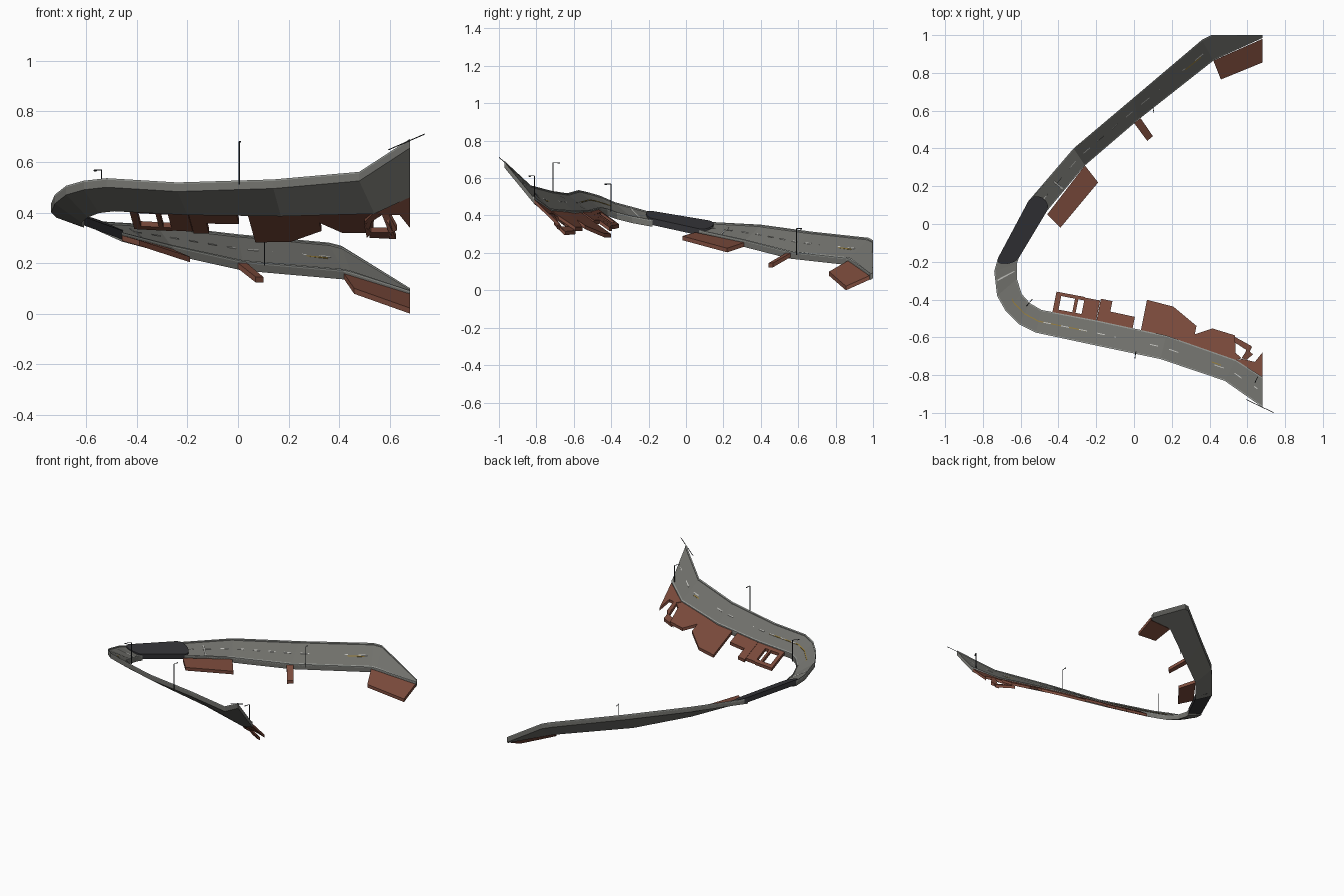
import bpy, bmesh, math
from mathutils import Vector as V

if "Cube" in bpy.data.objects:
    bpy.data.objects.remove(bpy.data.objects["Cube"])

def mat(name, r, g, b):
    m = bpy.data.materials.new(name)
    m.diffuse_color = (r, g, b, 1)
    m.use_nodes = True
    m.node_tree.nodes["Principled BSDF"].inputs["Base Color"].default_value = m.diffuse_color
    return m

ASPHALT = mat("asphalt", .17, .17, .155)
CURB = mat("curb_stone", .3, .31, .29)
BRICK = mat("brick", .2, .07, .045)
DARK = mat("tunnel_dark", .035, .035, .04)
METAL = mat("lamp_metal", .03, .035, .04)
WHITE = mat("white_paint", .55, .55, .52)
GOLD = mat("gold_paint", .3, .2, .04)

def finish(bm, name, m):
    bmesh.ops.recalc_face_normals(bm, faces=bm.faces)
    me = bpy.data.meshes.new(name)
    bm.to_mesh(me)
    bm.free()
    me.materials.append(m)
    o = bpy.data.objects.new(name, me)
    bpy.context.collection.objects.link(o)
    return o

def slabs(name, polys, th, m):
    """Flat outlines, each thickened straight down."""
    bm = bmesh.new()
    for p in polys:
        top = [bm.verts.new(q) for q in p]
        low = [bm.verts.new(V(q) - V((0, 0, th))) for q in p]
        bm.faces.new(top)
        bm.faces.new(low[::-1])
        for i in range(len(p)):
            j = (i + 1) % len(p)
            bm.faces.new((top[i], low[i], low[j], top[j]))
    return finish(bm, name, m)

def strip(name, rows, th, m):
    """Continuous banked ribbon from (outer, inner) pairs."""
    bm = bmesh.new()
    rings = []
    for a, b in rows:
        d = V((0, 0, th))
        rings.append([bm.verts.new(q) for q in (V(a), V(b), V(b) - d, V(a) - d)])
    for r, s in zip(rings, rings[1:]):
        for i in range(4):
            j = (i + 1) % 4
            bm.faces.new((r[i], r[j], s[j], s[i]))
    bm.faces.new(rings[0])
    bm.faces.new(rings[-1][::-1])
    return finish(bm, name, m)

def at(rows, u, v, up=0.0):
    """Point on a road: u along the rows, v from outer to inner edge."""
    i = max(0, min(int(u), len(rows) - 2))
    a = V(rows[i][0]).lerp(V(rows[i][1]), v)
    b = V(rows[i + 1][0]).lerp(V(rows[i + 1][1]), v)
    return a.lerp(b, u - i) + V((0, 0, up))

# Road edges: (outer, inner)
upper = [((.68, -.97, .685), (.68, -.81, .49)), ((.48, -.83, .555), (.54, -.72, .425)),
         ((.14, -.715, .525), (.17, -.59, .415)), ((-.24, -.635, .513), (-.2, -.51, .42)),
         ((-.52, -.575, .53), (-.49, -.455, .435)), ((-.61, -.53, .52), (-.55, -.42, .428)),
         ((-.68, -.46, .5), (-.595, -.37, .41)), ((-.725, -.38, .465), (-.62, -.29, .39)),
         ((-.74, -.25, .43), (-.62, -.21, .375)), ((-.72, -.18, .41), (-.61, -.18, .37))]
lower = [((-.56, .12, .36), (-.46, .07, .315)), ((-.32, .40, .345), (-.26, .31, .262)),
         ((0, .67, .308), (.02, .55, .2)), ((.36, .975, .275), (.42, .865, .165)),
         ((.41, 1, .262), (.45, .88, .158)), ((.68, 1, .095), (.68, .985, .085))]

for name, rows in (("upper", upper), ("lower", lower)):
    strip(name + "_road", rows, .03, ASPHALT)
    n = len(rows)
    for side, v0, v1 in (("outer", 0, .05), ("inner", .95, 1)):
        strip(f"{name}_{side}_curb", [(at(rows, i, v0, .006), at(rows, i, v1, .006)) for i in range(n)],
              .014, CURB)

# Tunnel: flat cover with rounded ends
link = [upper[-1], lower[0]]
outline = []
for k in range(9):
    a = math.pi * k / 8
    outline.append(at(link, -.12 * math.sin(a), .5 - .5 * math.cos(a), .014))
for k in range(9):
    a = math.pi * k / 8
    outline.append(at(link, 1 + .16 * math.sin(a), .5 + .5 * math.cos(a), .014))
slabs("tunnel", [outline], .035, DARK)

# Lane markings
def mark(rows, u0, u1, v, w):
    return [at(rows, u0, v - w, .003), at(rows, u1, v - w, .003),
            at(rows, u1, v + w, .003), at(rows, u0, v + w, .003)]

def dashes(rows, spans):
    out = []
    for i, n in spans:
        for k in range(n):
            u = i + (k + .3) / n
            out.append(mark(rows, u, u + .45 / n, .5, .018))
    return out

slabs("upper_dashes", dashes(upper, [(0, 2), (1, 3), (2, 4), (3, 3)]), .002, WHITE)
slabs("lower_dashes", dashes(lower, [(0, 3), (1, 4), (2, 4)]), .002, WHITE)
slabs("stop_lines", [[at(upper, a, v, .003) for a, v in ((7.55, .1), (7.62, .1), (7.62, .9), (7.55, .9))],
                     [at(lower, a, v, .003) for a, v in ((.44, .3), (.47, .3), (.47, .9), (.44, .9))]],
      .002, WHITE)
gold = [mark(upper, 1.15, 1.5, .58, .02), mark(lower, 2.55, 2.9, .55, .02)]
for a, b in ((3.1, 4), (4, 5), (5, 6), (6, 6.6)):
    gold.append(mark(upper, a, b - 1e-4, .5, .02))
slabs("gold_lines", gold, .002, GOLD)

# Brick walls under the lower road
slabs("lower_walls", [
    [(.42, .865, .158), (.68, .98, .078), (.68, .855, .022), (.46, .765, .1)],
    [(0, .535, .2), (.035, .56, .2), (.1, .465, .145), (.07, .44, .145)],
    [(-.46, .05, .31), (-.26, .31, .255), (-.19, .22, .225), (-.39, -.02, .29)]], .022, BRICK)

# Brick walls under the upper road, with window gaps
def hang(u, d):
    """Point hanging off the inner edge: d is how far inward and down."""
    p = at(upper, u, 1)
    return p + V((.2 * d, d, -.72 * d))

def panel(u0, u1, d0, d1):
    return [hang(u0, d0), hang(u1, d0), hang(u1, d1), hang(u0, d1)]

walls = [panel(3.0, 3.28, 0, .105), panel(2.48, 2.995, 0, .06), panel(2.83, 2.995, .06, .115)]
walls += [panel(3.28, 3.8, 0, .018), panel(3.28, 3.8, .09, .108)]
walls += [panel(3.39, 3.45, .018, .09), panel(3.7, 3.8, .018, .09)]
walls += [[hang(1.62, 0), hang(2.36, 0), hang(2.36, .16), hang(1.98, .155), hang(1.62, .1)],
          [hang(1.0, 0), hang(1.62, 0), hang(1.62, .055), hang(1.4, .115), hang(1.08, .12)],
          [(.54, -.72, .42), (.50, -.66, .38), (.51, -.59, .32), (.53, -.62, .34), (.50, -.65, .365),
           (.57, -.71, .41)],
          [(.52, -.59, .32), (.62, -.645, .315), (.60, -.67, .34), (.525, -.622, .34)],
          [(.57, -.71, .41), (.60, -.665, .335), (.63, -.69, .35), (.595, -.72, .415)],
          [(.60, -.645, .315), (.625, -.65, .315), (.60, -.705, .37), (.585, -.70, .39)],
          [(.54, -.72, .425), (.575, -.715, .41), (.64, -.73, .41), (.68, -.68, .36),
           (.68, -.81, .485)]]
slabs("upper_walls", walls, .02, BRICK)

# Street lamps: post, arm and head
def rod(bm, a, b, r):
    a, b = V(a), V(b)
    q = (b - a).to_track_quat('Z', 'Y').to_matrix().to_4x4()
    q.translation = (a + b) / 2
    bmesh.ops.create_cone(bm, cap_ends=True, segments=6, radius1=r, radius2=r,
                          depth=(b - a).length, matrix=q)

for i, (x, y, z0, z1, dx, dy) in enumerate([
        (.005, -.71, .51, .682, .005, .035), (-.54, -.40, .42, .568, -.03, -.035),
        (.105, .59, .19, .33, -.005, .03), (.655, -.81, .48, .612, -.015, -.03)]):
    bm = bmesh.new()
    rod(bm, (x, y, z0), (x, y, z1), .0025)
    rod(bm, (x, y, z1), (x + dx, y + dy, z1), .002)
    rod(bm, (x + dx * .7, y + dy * .7, z1 - .002), (x + dx, y + dy, z1 - .002), .003)
    finish(bm, f"street_lamp_{i + 1}", METAL)

# Thin rail sticking out at the high end
bm = bmesh.new()
rod(bm, (.595, -.93, .648), (.738, -.998, .71), .002)
finish(bm, "end_rail", METAL)
